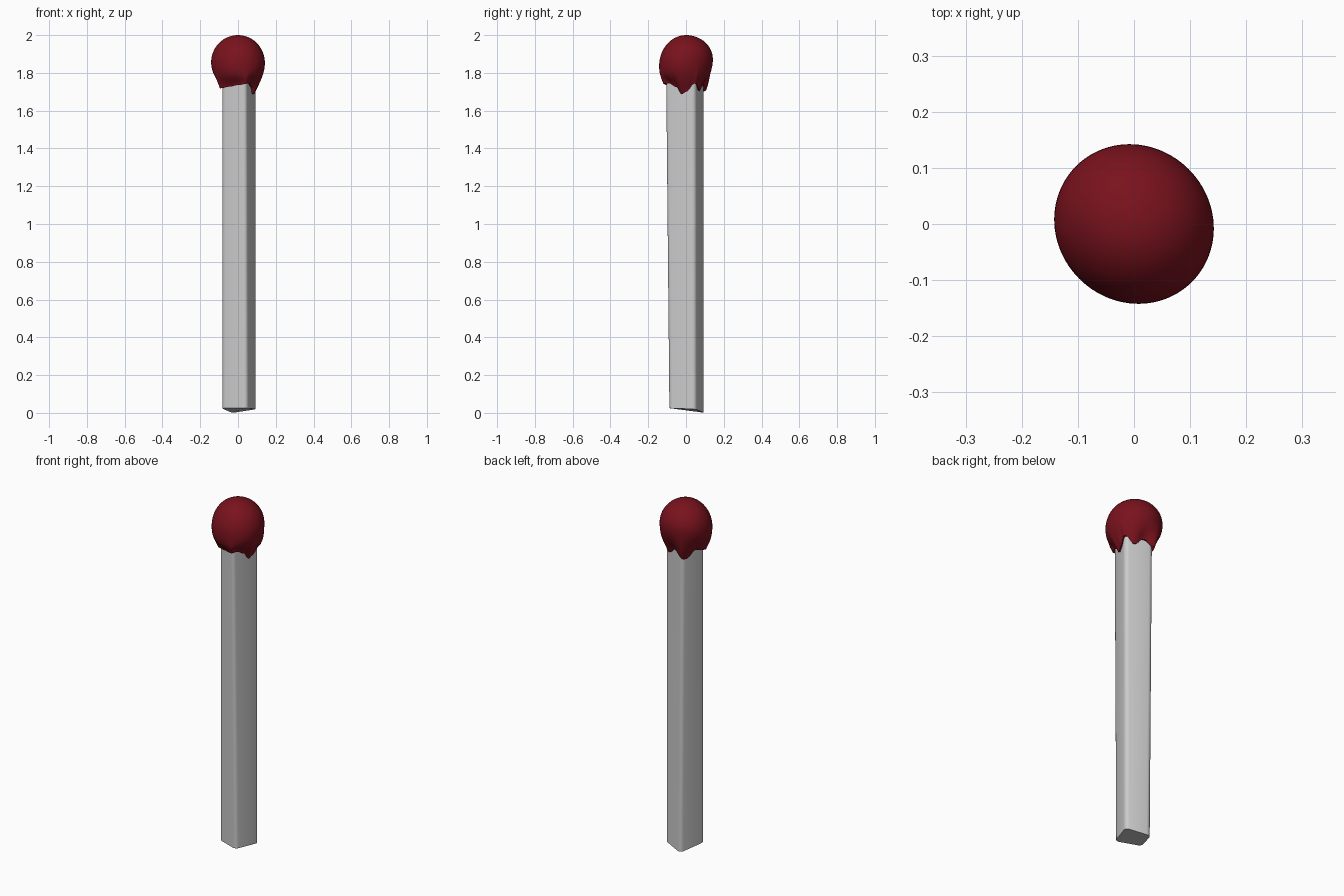
import bpy, bmesh, math
from mathutils import Vector

if "Cube" in bpy.data.objects:
    bpy.data.objects.remove(bpy.data.objects["Cube"])

# Corners of the wooden stick: front, right, back, left (turned about 22 degrees)
BOTTOM = [(0.048, -0.094, 0.025), (0.099, 0.05, 0.02), (-0.03, 0.098, 0.0), (-0.088, -0.045, 0.025)]
TOP = [(0.042, -0.113, 1.82), (0.1, 0.048, 1.82), (-0.045, 0.1, 1.82), (-0.088, -0.045, 1.82)]

# Lower edge of the dipped head: angle in degrees -> height (drips and gaps)
DRIPS = [(0, 1.70), (26, 1.745), (50, 1.705), (85, 1.74), (125, 1.70), (160, 1.735),
         (205, 1.718), (240, 1.727), (270, 1.735), (300, 1.745), (325, 1.725), (346, 1.687), (360, 1.70)]


def finish(bm, name, angle):
    bmesh.ops.recalc_face_normals(bm, faces=bm.faces)
    mesh = bpy.data.meshes.new(name)
    bm.to_mesh(mesh)
    bm.free()
    ob = bpy.data.objects.new(name, mesh)
    bpy.context.collection.objects.link(ob)
    bpy.ops.object.select_all(action='DESELECT')
    ob.select_set(True)
    bpy.context.view_layer.objects.active = ob
    bpy.ops.object.shade_smooth_by_angle(angle=math.radians(angle))
    return ob


def drip_height(a):
    d = math.degrees(a) % 360
    for (a0, z0), (a1, z1) in zip(DRIPS, DRIPS[1:]):
        if a0 <= d <= a1:
            t = (1 - math.cos(math.pi * (d - a0) / (a1 - a0))) / 2
            return z0 + (z1 - z0) * t
    return DRIPS[0][1]


def stick_radius(a):
    # distance from the axis to the stick wall in direction a
    d = Vector((math.cos(a), math.sin(a)))
    best = 1.0
    for i in range(4):
        p, q = Vector(TOP[i][:2]), Vector(TOP[(i + 1) % 4][:2])
        e = q - p
        n = Vector((e.y, -e.x)).normalized()
        if d.dot(n) > 1e-4:
            best = min(best, p.dot(n) / d.dot(n))
    return best


# Stick with softened long edges
bm = bmesh.new()
lo = [bm.verts.new(p) for p in BOTTOM]
hi = [bm.verts.new(p) for p in TOP]
bm.faces.new(lo)
bm.faces.new(hi)
for i in range(4):
    j = (i + 1) % 4
    bm.faces.new((lo[i], lo[j], hi[j], hi[i]))
edges = [e for e in bm.edges if abs(e.verts[0].co.z - e.verts[1].co.z) > 1]
bmesh.ops.bevel(bm, geom=edges, offset=0.022, segments=4, profile=0.5, affect='EDGES')
finish(bm, "stick", 40)

# Head: dome above, skirt of drips hugging the stick below
N, DOME, SKIRT = 96, 14, 14
bm = bmesh.new()
top = bm.verts.new((0.005, 0.005, 2.0))
rings = [[] for _ in range(DOME + SKIRT + 1)]
for k in range(N):
    a = 2 * math.pi * k / N
    c, s = math.cos(a), math.sin(a)
    R = 0.142 - 0.004 * math.sin(2 * a)
    ze = 1.855 + 0.018 * s
    zb, rb = drip_height(a), stick_radius(a) + 0.009
    pts = []
    for i in range(1, DOME + 1):
        p = math.pi / 2 * i / DOME
        pts.append((R * math.sin(p), ze + (2.0 - ze) * math.cos(p)))
    ctrl = [Vector((R, ze)), Vector((R, ze - 0.07)), Vector((rb + 0.014, zb + 0.035)), Vector((rb, zb))]
    for i in range(1, SKIRT + 1):
        t = i / SKIRT
        w = ((1 - t) ** 3, 3 * t * (1 - t) ** 2, 3 * t * t * (1 - t), t ** 3)
        pts.append(tuple(sum((v * f for v, f in zip(ctrl, w)), Vector((0, 0)))))
    pts.append((rb - 0.02, zb + 0.004))
    for ring, (r, z) in zip(rings, pts):
        ring.append(bm.verts.new((r * c, r * s, z)))
for k in range(N):
    j = (k + 1) % N
    bm.faces.new((top, rings[0][k], rings[0][j]))
    for u, v in zip(rings, rings[1:]):
        bm.faces.new((u[k], v[k], v[j], u[j]))
head = finish(bm, "match_head", 60)
red = bpy.data.materials.new("dark_red")
red.diffuse_color = (0.19, 0.006, 0.012, 1)
red.use_nodes = True
red.node_tree.nodes["Principled BSDF"].inputs["Base Color"].default_value = red.diffuse_color
head.data.materials.append(red)
